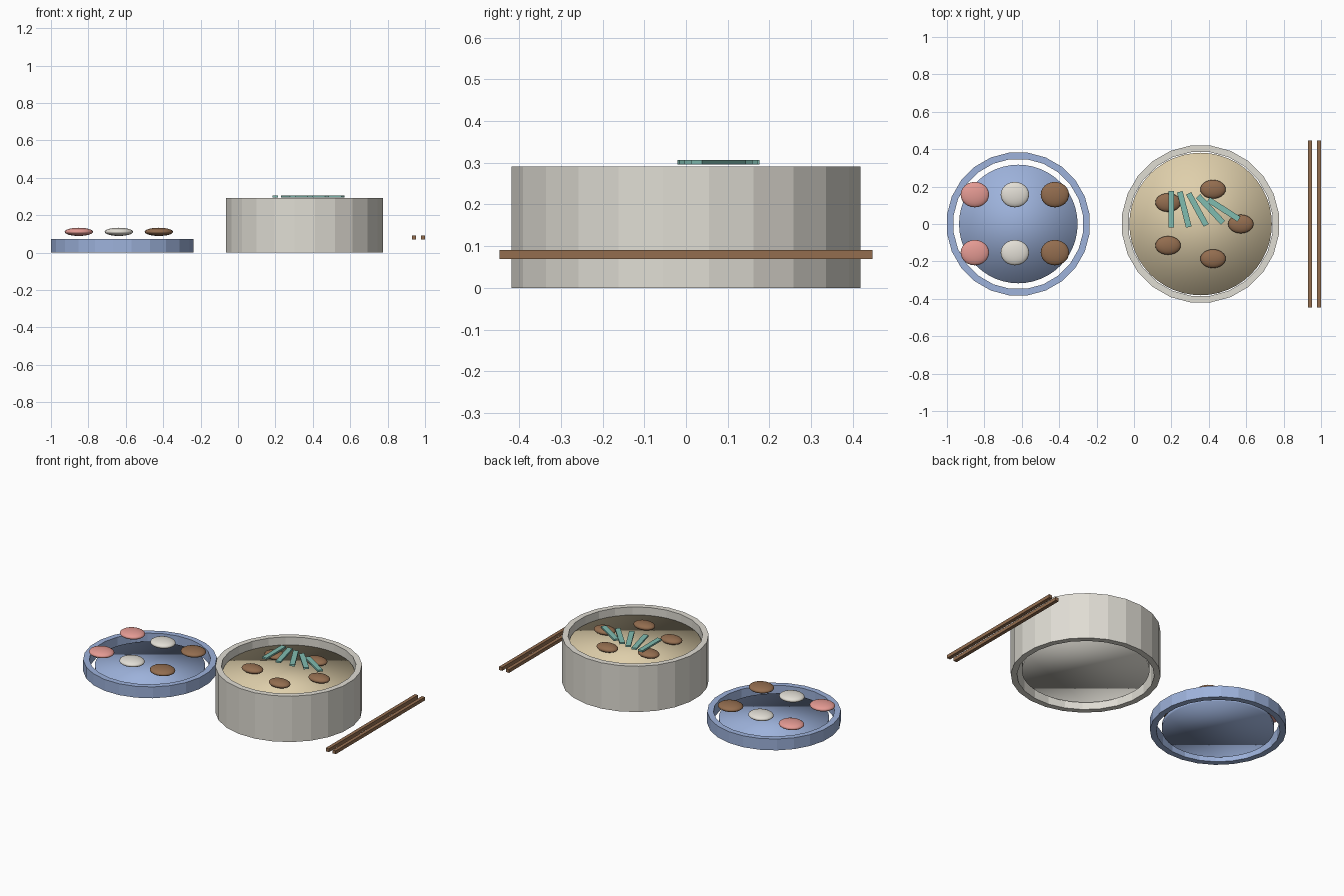
import bpy, bmesh, math
from mathutils import Matrix

if "Cube" in bpy.data.objects:
    bpy.data.objects.remove(bpy.data.objects["Cube"])


def material(name, r, g, b):
    lin = lambda c: ((c / 255 + 0.055) / 1.055) ** 2.4 if c > 10 else c / 3294
    m = bpy.data.materials.new(name)
    m.diffuse_color = (lin(r), lin(g), lin(b), 1)
    m.use_nodes = True
    m.node_tree.nodes["Principled BSDF"].inputs["Base Color"].default_value = m.diffuse_color
    return m


STONE = material("stone_grey", 224, 221, 212)
BLUE = material("plate_blue", 157, 178, 219)
BROTH = material("broth_beige", 223, 207, 171)
BROWN = material("wood_brown", 147, 109, 79)
PINK = material("pink", 228, 154, 147)
WHITE = material("off_white", 226, 222, 213)
GREEN = material("leaf_green", 128, 188, 176)


def finish(name, mat, smooth):
    o = bpy.context.object
    o.name = name
    o.data.materials.append(mat)
    if smooth:
        bpy.ops.object.shade_smooth()
    return o


def ring(name, x, outer, inner, height, mat, sides=24):
    """Open band made of flat staves set around a circle."""
    bm = bmesh.new()
    size = (outer - inner, 2 * outer * math.tan(math.pi / sides), height)
    for i in range(sides):
        place = (Matrix.Rotation(2 * math.pi * i / sides, 4, 'Z')
                 @ Matrix.Translation(((outer + inner) / 2, 0, height / 2))
                 @ Matrix.Diagonal((*size, 1)))
        bmesh.ops.create_cube(bm, size=1, matrix=place)
    me = bpy.data.meshes.new(name)
    bm.to_mesh(me)
    bm.free()
    me.materials.append(mat)
    o = bpy.data.objects.new(name, me)
    o.location.x = x
    bpy.context.collection.objects.link(o)


def disc(name, x, radius, z0, z1, mat):
    bpy.ops.mesh.primitive_cylinder_add(vertices=48, radius=radius, depth=z1 - z0,
                                        location=(x, 0, (z0 + z1) / 2))
    finish(name, mat, True)


def morsel(name, loc, size, mat):
    bpy.ops.mesh.primitive_uv_sphere_add(segments=24, ring_count=12, radius=1, location=loc)
    o = finish(name, mat, True)
    o.data.transform(Matrix.Diagonal((*size, 1)))


def stick(name, loc, size, mat, turn=0):
    bpy.ops.mesh.primitive_cube_add(size=1, location=loc, rotation=(0, 0, turn))
    o = finish(name, mat, False)
    o.data.transform(Matrix.Diagonal((*size, 1)))


# Side plate with two rows of food
PLATE_X = -0.6185
ring("plate_rim", PLATE_X, 0.3815, 0.346, 0.072, BLUE)
disc("plate_base", PLATE_X, 0.317, 0.01, 0.034, BLUE)
for x, mat, kind in ((-0.851, PINK, "pink"), (-0.637, WHITE, "white"), (-0.423, BROWN, "brown")):
    for y in (0.157, -0.153):
        morsel(kind + "_morsel", (x, y, 0.111), (0.076, 0.068, 0.022), mat)

# Pot with broth
POT_X = 0.356
ring("pot_wall", POT_X, 0.419, 0.384, 0.291, STONE)
disc("pot_base", POT_X, 0.36, 0.03, 0.063, STONE)
disc("broth", POT_X, 0.381, 0.208, 0.243, BROTH)

# Mushrooms in a circle on the broth
for i in range(5):
    a = 2 * math.pi * i / 5
    morsel("mushroom", (POT_X + 0.215 * math.cos(a), 0.195 * math.sin(a), 0.267),
           (0.068, 0.05, 0.022), BROWN)

# Fanned green strips
for i in range(5):
    stick("green_strip", (0.199 + 0.07 * i, 0.078, 0.301), (0.031, 0.195, 0.011), GREEN, 0.25 * i)

# Pair of chopsticks
for x in (0.941, 0.989):
    stick("chopstick", (x, 0, 0.08), (0.022, 0.895, 0.021), BROWN)
